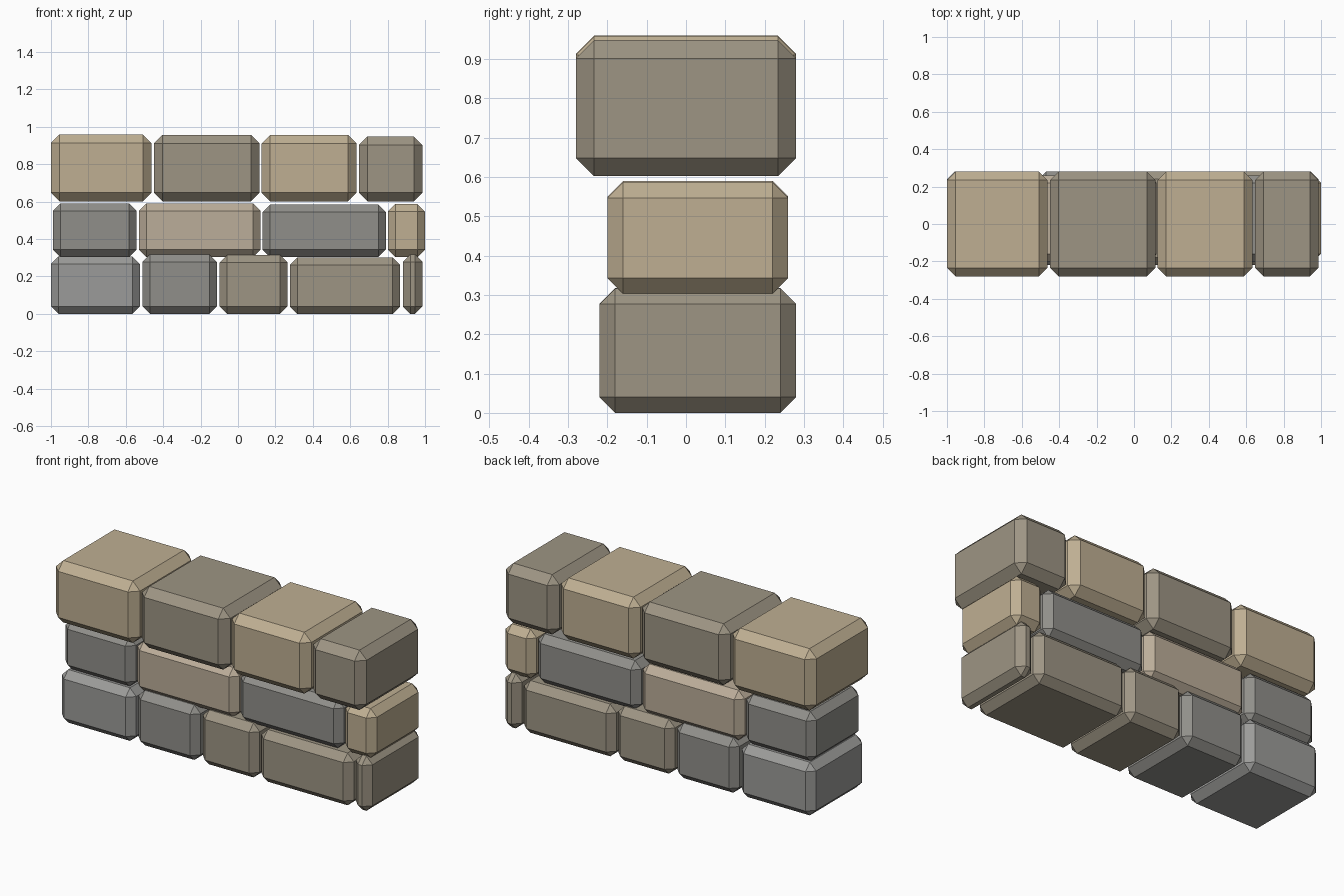
import bpy, bmesh
from mathutils import Vector

if "Cube" in bpy.data.objects:
    bpy.data.objects.remove(bpy.data.objects["Cube"])


def material(name, rgb):
    m = bpy.data.materials.new(name)
    m.diffuse_color = (*rgb, 1)
    m.use_nodes = True
    m.node_tree.nodes["Principled BSDF"].inputs["Base Color"].default_value = m.diffuse_color
    return m


MATS = {
    "tan": material("tan_stone", (0.52, 0.43, 0.29)),
    "sand": material("sand_stone", (0.50, 0.42, 0.32)),
    "brown": material("brown_stone", (0.34, 0.30, 0.23)),
    "grey": material("grey_stone", (0.28, 0.275, 0.255)),
    "light": material("light_grey_stone", (0.33, 0.33, 0.32)),
}


def stone(name, lo, hi, chamfer, mat):
    """Box between two corners with every edge chamfered."""
    lo, hi = Vector(lo), Vector(hi)
    bm = bmesh.new()
    bmesh.ops.create_cube(bm, size=1)
    for v in bm.verts:
        v.co = (lo + hi) / 2 + v.co * (hi - lo)
    bmesh.ops.bevel(bm, geom=bm.edges[:], offset=chamfer, segments=1,
                    profile=0.5, affect='EDGES')
    bmesh.ops.recalc_face_normals(bm, faces=bm.faces[:])
    me = bpy.data.meshes.new(name)
    bm.to_mesh(me)
    bm.free()
    me.materials.append(MATS[mat])
    bpy.context.collection.objects.link(bpy.data.objects.new(name, me))


# Courses: base height, y range, chamfer, stones (x start, x end, top, colour)
COURSES = {
    "bottom": (0.0, (-0.22, 0.28), 0.04, [
        (-1.0, -0.525, 0.307, "light"), (-0.51, -0.113, 0.318, "grey"),
        (-0.098, 0.265, 0.315, "brown"), (0.277, 0.867, 0.302, "brown"),
        (0.881, 0.987, 0.317, "brown")]),
    "middle": (0.303, (-0.20, 0.26), 0.04, [
        (-0.99, -0.542, 0.59, "grey"), (-0.53, 0.121, 0.59, "sand"),
        (0.132, 0.79, 0.585, "grey"), (0.801, 1.0, 0.587, "tan")]),
    "top": (0.602, (-0.28, 0.28), 0.046, [
        (-1.0, -0.463, 0.96, "tan"), (-0.45, 0.115, 0.957, "brown"),
        (0.126, 0.634, 0.957, "tan"), (0.646, 0.987, 0.948, "brown")]),
}

for course, (z, (y0, y1), chamfer, stones) in COURSES.items():
    for i, (x0, x1, top, mat) in enumerate(stones, 1):
        stone(f"{course}_stone_{i}", (x0, y0, z), (x1, y1, top), chamfer, mat)
